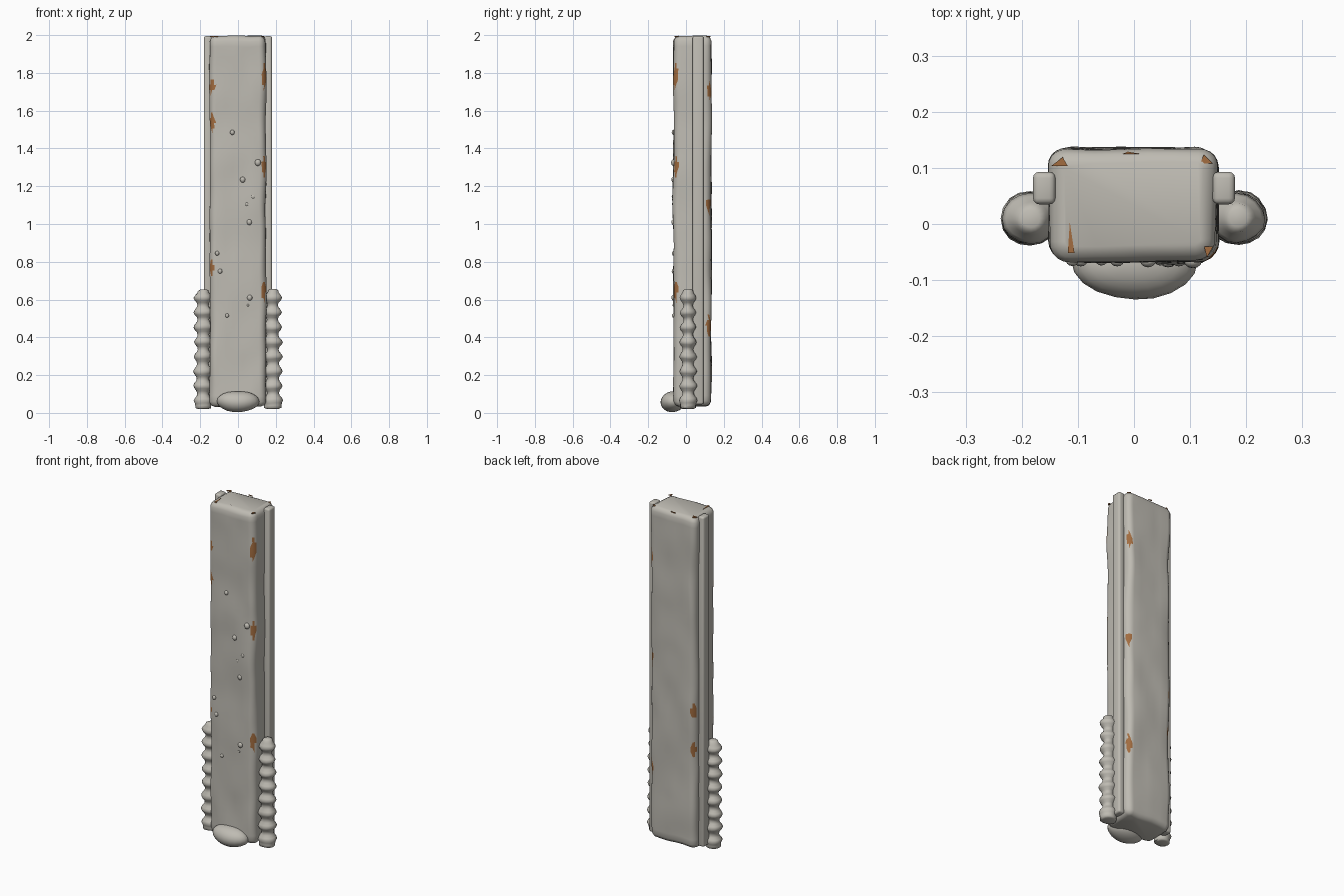
import bpy, bmesh, math
from mathutils import Vector, noise

cube = bpy.data.objects.get("Cube")
if cube:
    bpy.data.objects.remove(cube)


def material(name, rgb):
    m = bpy.data.materials.new(name)
    m.use_nodes = True
    m.diffuse_color = (*rgb, 1)
    bsdf = m.node_tree.nodes["Principled BSDF"]
    bsdf.inputs["Base Color"].default_value = (*rgb, 1)
    bsdf.inputs["Roughness"].default_value = 0.8
    return m


STONE = material("warm grey stone", (0.52, 0.50, 0.45))
RUST = material("rust brown", (0.36, 0.15, 0.05))


def finish(name, bm, angle=40):
    bmesh.ops.recalc_face_normals(bm, faces=bm.faces)
    mesh = bpy.data.meshes.new(name)
    bm.to_mesh(mesh)
    bm.free()
    mesh.materials.append(STONE)
    mesh.materials.append(RUST)
    ob = bpy.data.objects.new(name, mesh)
    bpy.context.collection.objects.link(ob)
    bpy.ops.object.select_all(action="DESELECT")
    ob.select_set(True)
    bpy.context.view_layer.objects.active = ob
    bpy.ops.object.shade_smooth_by_angle(angle=math.radians(angle))
    return ob


def wobble(bm, amount, scale):
    for v in bm.verts:
        p = Vector((v.co.x * scale, v.co.y * scale, v.co.z * scale * 0.5))
        v.co += noise.noise_vector(p) * amount


def loft(bm, rings):
    loops = [[bm.verts.new(p) for p in ring] for ring in rings]
    n = len(loops[0])
    for a, b in zip(loops, loops[1:]):
        for i in range(n):
            j = (i + 1) % n
            bm.faces.new((a[i], a[j], b[j], b[i]))
    bm.faces.new(loops[0][::-1])
    bm.faces.new(loops[-1])


# Main column: rounded rectangle lofted upward
HALF_X, HALF_Y, MID_Y = 0.148, 0.1, 0.034
CORNER = 0.036


def section(z, inset):
    points = []
    for sx, sy, start in ((1, 1, 0), (-1, 1, 90), (-1, -1, 180), (1, -1, 270)):
        for k in range(6):
            a = math.radians(start + k * 18)
            points.append(Vector((sx * (HALF_X - CORNER) + (CORNER - inset) * math.cos(a),
                                  MID_Y + sy * (HALF_Y - CORNER) + (CORNER - inset) * math.sin(a), z)))
        # split the broad front and back
        if sx == sy:
            a, b = points[-1], Vector((-points[-1].x, points[-1].y, z))
            if sx == 1:
                a = Vector((HALF_X - CORNER, points[-1].y, z))
                b = Vector((CORNER - HALF_X, a.y, z))
            else:
                b = Vector((HALF_X - CORNER, a.y, z))
            points += [a.lerp(b, t / 5) for t in range(1, 5)]
    return points


LOW, HIGH, STEPS = 0.033, 1.994, 66
rings = [section(LOW, 0.026), section(LOW + 0.008, 0.009)]
rings += [section(LOW + 0.026 + (HIGH - LOW - 0.052) * i / STEPS, 0) for i in range(STEPS + 1)]
rings += [section(HIGH - 0.008, 0.009), section(HIGH, 0.026)]
bm = bmesh.new()
loft(bm, rings)
wobble(bm, 0.008, 9)
caps = [f for f in bm.faces if len(f.verts) > 4]
bmesh.ops.triangulate(bm, faces=[f for f in bm.faces if f not in caps])

# Rust chips: side x, side y, height, half length
CHIPS = [(-1, -1, 1.73, 0.04), (1, -1, 1.78, 0.07), (-1, -1, 1.54, 0.05),
         (1, -1, 1.3, 0.06), (-1, -1, 0.77, 0.05), (1, -1, 0.65, 0.06),
         (1, 1, 0.46, 0.07), (-1, 1, 0.62, 0.06), (1, 1, 1.7, 0.05),
         (1, 1, 1.1, 0.05), (-1, 1, 0.85, 0.06)]
for f in bm.faces:
    c = f.calc_center_median()
    if len(f.verts) > 4:
        continue
    for sx, sy, z, half in CHIPS:
        taper = 0.032 * (1 - abs(c.z - z) / half)
        edge = math.hypot(c.x - sx * 0.139, c.y - MID_Y - sy * 0.09)
        if edge < taper * 0.65:
            f.material_index = 1
column = finish("column", bm, 50)

# Small chips on the top rim
bm = bmesh.new()
for x, y, dx, dy in ((-0.118, 0.103, -0.03, 0.016), (-0.118, -0.052, 0.012, 0.055),
                     (0.118, 0.108, 0.022, 0.016), (0.125, -0.04, 0.016, -0.02),
                     (-0.02, 0.125, 0.03, 0.004)):
    z = HIGH + 0.002
    bm.faces.new([bm.verts.new(p) for p in ((x, y, z), (x + dx, y, z), (x + dx * 0.3, y + dy, z))])
bmesh.ops.recalc_face_normals(bm, faces=bm.faces)
for f in bm.faces:
    f.material_index = 1
    if f.normal.z < 0:
        f.normal_flip()
bmesh.ops.solidify(bm, geom=bm.faces[:], thickness=0.005)
finish("top_rust_chips", bm)

for side, label in ((1, "left"), (-1, "right")):
    # Long side rail
    bm = bmesh.new()
    bmesh.ops.create_cube(bm, size=1)
    for v in bm.verts:
        v.co = Vector((side * 0.16 + v.co.x * 0.04, 0.064 + v.co.y * 0.058, 1.02 + v.co.z * 1.95))
    bmesh.ops.bevel(bm, geom=bm.edges[:], offset=0.011, segments=3, profile=0.5, affect="EDGES")
    finish(label + "_rail", bm)

    # Ribbed stack beside the base
    bm = bmesh.new()
    rings = [[Vector((side * 0.185, 0.01, 0.022)) + Vector((0.03 * math.cos(a), 0.03 * math.sin(a), 0))
              for a in (i * math.tau / 16 for i in range(16))]]
    lobes, per = 8, 6
    for k in range(lobes * per + 1):
        t = k / (lobes * per)
        z = 0.026 + 0.622 * t
        swell = (0.5 - 0.5 * math.cos(math.tau * t * lobes)) ** 1.2
        r = 0.026 + 0.02 * swell + 0.004 * (1 - t)
        if t < 0.05:
            r = max(r, 0.042)
        rings.append([Vector((side * 0.185 + 1.05 * r * math.cos(a), 0.01 + 0.95 * r * math.sin(a), z))
                      for a in (i * math.tau / 16 for i in range(16))])
    rings.append([Vector((side * 0.185, 0.01, 0.654)) + (p - Vector((side * 0.185, 0.01, p.z))) * 0.6
                  for p in rings[-1]])
    loft(bm, rings)
    wobble(bm, 0.006, 14)
    finish(label + "_ribbed_stack", bm, 70)


def blob(name, centre, size, rough=0.0, segments=20):
    bm = bmesh.new()
    bmesh.ops.create_uvsphere(bm, u_segments=segments, v_segments=segments // 2 + 2, radius=1)
    for v in bm.verts:
        v.co = Vector(centre) + Vector([a * b for a, b in zip(v.co, size)])
    wobble(bm, rough, 9)
    return finish(name, bm, 80)


# Rounded foot at the front
blob("front_foot", (0, -0.068, 0.06), (0.112, 0.066, 0.056), 0.006)

# Pebbles on the front face
PEBBLES = [(-0.03, 1.485, 0.012), (0.105, 1.325, 0.016), (0.025, 1.235, 0.014),
           (0.08, 1.145, 0.012), (0.047, 1.105, 0.01), (0.06, 1.01, 0.014),
           (-0.11, 0.845, 0.011), (-0.095, 0.75, 0.012), (0.062, 0.61, 0.014),
           (0.053, 0.57, 0.006), (-0.058, 0.515, 0.01)]
for i, (x, z, r) in enumerate(PEBBLES):
    blob(f"pebble_{i + 1}", (x, -0.066, z), (r, r * 0.8, r * 1.1), 0, 12)
